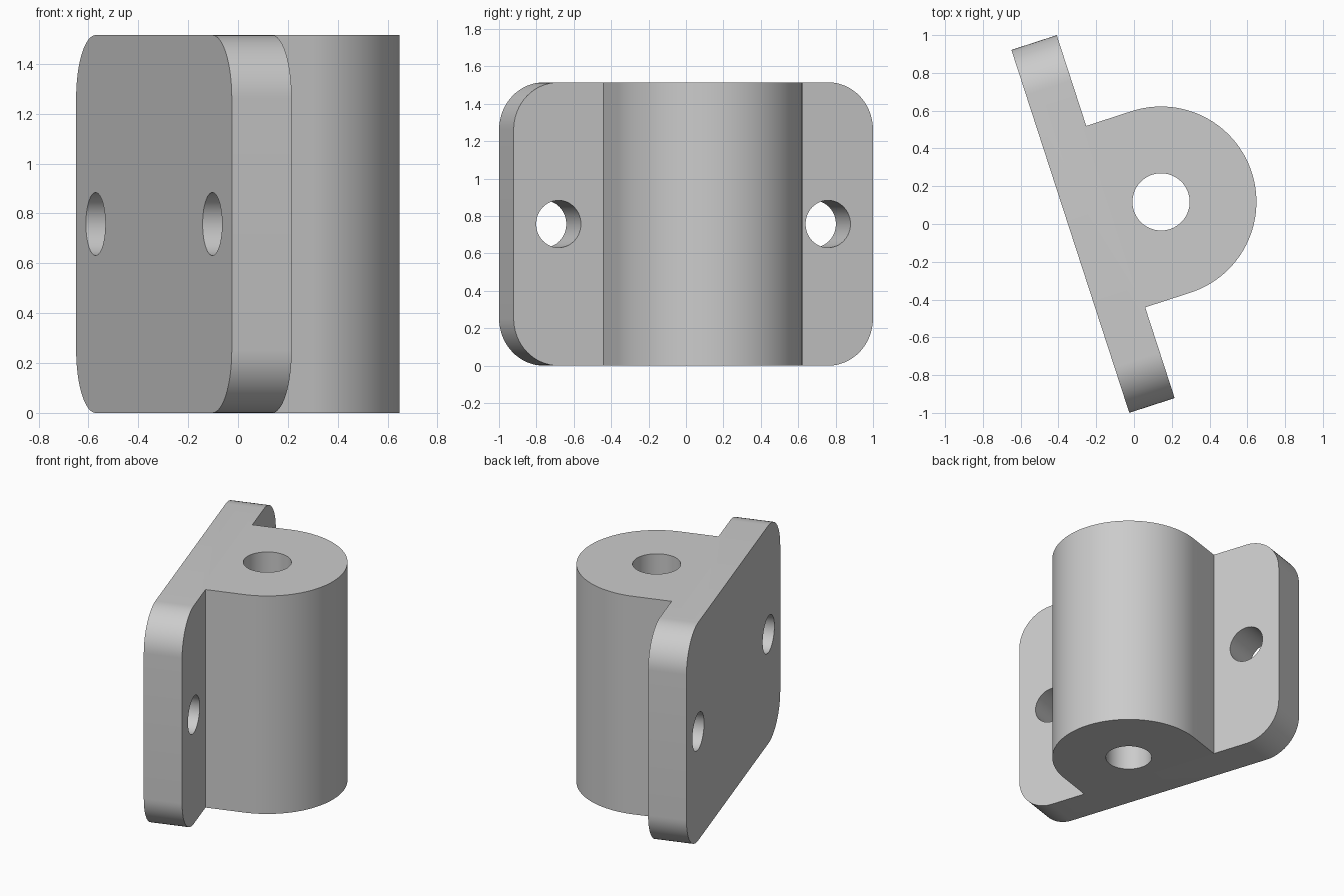
import bpy, bmesh, math
from mathutils import Matrix, Vector

if "Cube" in bpy.data.objects:
    bpy.data.objects.remove(bpy.data.objects["Cube"], do_unlink=True)

U = 0.2525                       # plate thickness, the basic unit
HEIGHT, HALF = 6 * U, 4 * U      # bracket height, half plate length
BOSS_R = 2 * U
place = Matrix.Translation((-0.337, -0.039, 0)) @ Matrix.Rotation(math.radians(18), 4, 'Z')

grey = bpy.data.materials.new("plain grey")
grey.use_nodes = True
grey.diffuse_color = (0.6, 0.6, 0.6, 1)
bsdf = next(n for n in grey.node_tree.nodes if n.type == 'BSDF_PRINCIPLED')
bsdf.inputs["Base Color"].default_value = grey.diffuse_color


def finish(name, bm):
    bmesh.ops.recalc_face_normals(bm, faces=bm.faces)
    bm.transform(place)
    mesh = bpy.data.meshes.new(name)
    bm.to_mesh(mesh)
    bm.free()
    mesh.materials.append(grey)
    obj = bpy.data.objects.new(name, mesh)
    bpy.context.collection.objects.link(obj)
    return obj


def hole_cutter(name, radius, depth, centre, turn):
    bm = bmesh.new()
    bmesh.ops.create_cone(bm, cap_ends=True, segments=64, radius1=radius, radius2=radius,
                          depth=depth, matrix=Matrix.Translation(centre) @ turn)
    obj = finish(name, bm)
    obj.hide_render = True
    return obj


# Plan outline: flat mounting plate with a round-nosed boss
outline = [(0, HALF), (0, -HALF), (U, -HALF), (U, -BOSS_R)]
for i in range(65):
    a = math.pi * (i / 64 - 0.5)
    outline.append((BOSS_R + BOSS_R * math.cos(a), BOSS_R * math.sin(a)))
outline += [(U, BOSS_R), (U, HALF)]

bm = bmesh.new()
base = bm.faces.new([bm.verts.new((x, y, 0)) for x, y in outline])
top = bmesh.ops.extrude_face_region(bm, geom=[base])
bmesh.ops.translate(bm, vec=Vector((0, 0, HEIGHT)),
                    verts=[v for v in top["geom"] if isinstance(v, bmesh.types.BMVert)])
bmesh.ops.recalc_face_normals(bm, faces=bm.faces)

# Rounded plate corners: only the four short edges across the plate thickness
corners = []
for e in bm.edges:
    p, q = (v.co for v in e.verts)
    if abs((p.y + q.y) / 2) > HALF - 0.001 and abs(p.z - q.z) < 0.001:
        corners.append(e)
bmesh.ops.bevel(bm, geom=corners, offset=U, offset_type='OFFSET', segments=16,
                profile=0.5, affect='EDGES')
bracket = finish("bracket_body", bm)

# Shaft hole and the two screw holes
sideways = Matrix.Rotation(math.pi / 2, 4, 'Y')
cutters = [hole_cutter("shaft_hole", 0.6 * U, HEIGHT + 1, (BOSS_R, 0, HEIGHT / 2), Matrix())]
for side, sign in (("front", -1), ("back", 1)):
    cutters.append(hole_cutter(side + "_screw_hole", U / 2, 2 * U,
                               (U / 2, sign * 3 * U, HEIGHT / 2), sideways))

bpy.ops.object.select_all(action='DESELECT')
bpy.context.view_layer.objects.active = bracket
bracket.select_set(True)
for cutter in cutters:
    mod = bracket.modifiers.new(cutter.name, 'BOOLEAN')
    mod.operation, mod.solver, mod.object = 'DIFFERENCE', 'EXACT', cutter
    bpy.ops.object.modifier_apply(modifier=mod.name)
    bpy.data.objects.remove(cutter, do_unlink=True)
bpy.ops.object.shade_smooth_by_angle(angle=math.radians(30))
